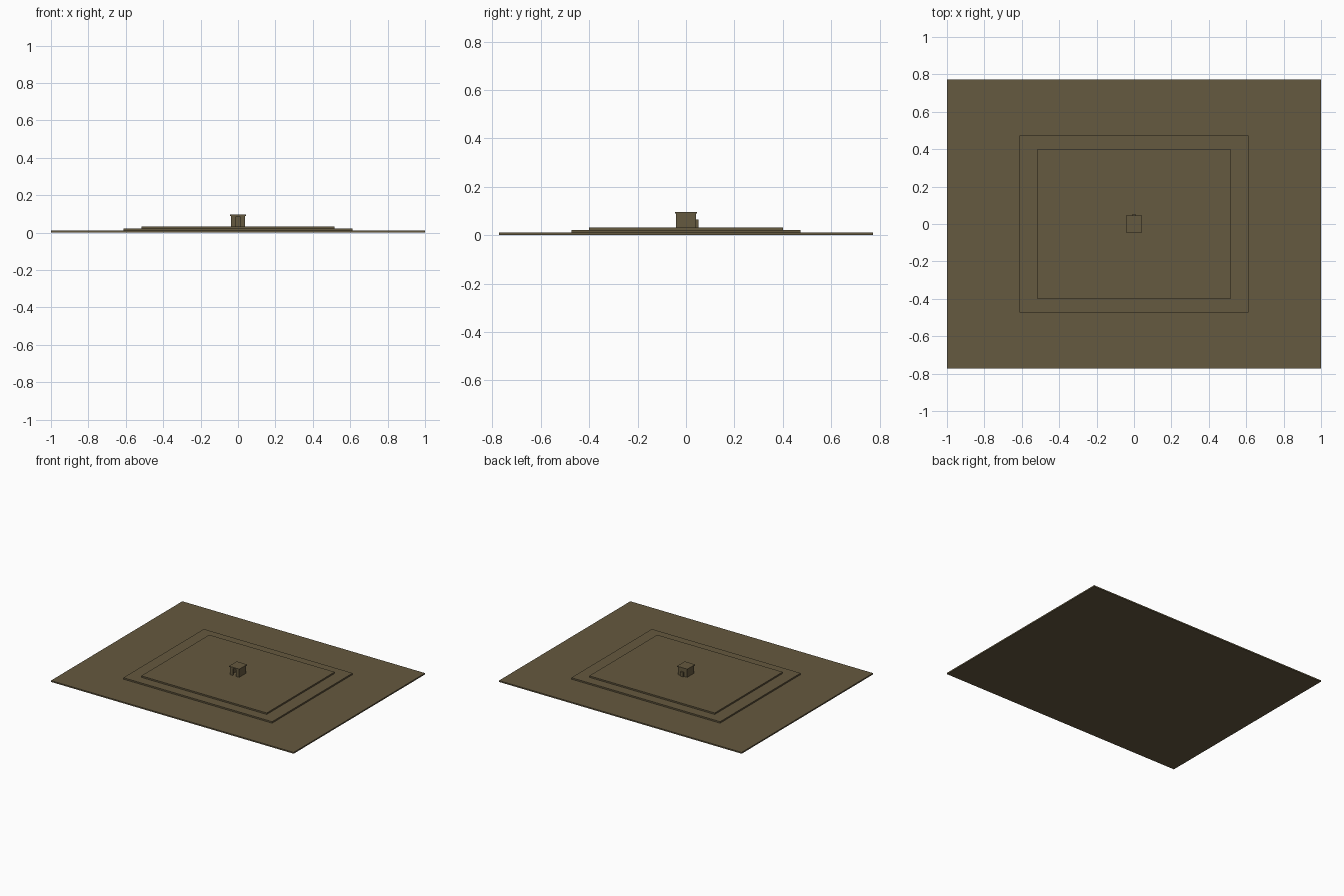
import bpy, bmesh

if "Cube" in bpy.data.objects:
    bpy.data.objects.remove(bpy.data.objects["Cube"])

stone = bpy.data.materials.new("sandstone brown")
stone.diffuse_color = (0.13, 0.10, 0.05, 1)
stone.use_nodes = True
stone.node_tree.nodes["Principled BSDF"].inputs["Base Color"].default_value = stone.diffuse_color


def box(name, x0, x1, y0, y1, z0, z1):
    bm = bmesh.new()
    bmesh.ops.create_cube(bm, size=1)
    for v in bm.verts:
        v.co.x = x1 if v.co.x > 0 else x0
        v.co.y = y1 if v.co.y > 0 else y0
        v.co.z = z1 if v.co.z > 0 else z0
    me = bpy.data.meshes.new(name)
    bm.to_mesh(me)
    bm.free()
    ob = bpy.data.objects.new(name, me)
    me.materials.append(stone)
    bpy.context.collection.objects.link(ob)
    return ob


# stepped platform
for name, x, y, z0, z1 in [("ground_slab", 1, 0.773, 0, 0.01),
                           ("lower_terrace", 0.613, 0.474, 0.01, 0.021),
                           ("upper_terrace", 0.517, 0.4, 0.021, 0.032)]:
    box(name, -x, x, -y, y, z0, z1)

# shrine walls with an open doorway in front
W, D, T, Z0, Z1 = 0.038, 0.041, 0.008, 0.032, 0.09
for s, side in ((-1, "left"), (1, "right")):
    xs = sorted((s * W, s * (W - T)))
    box(side + "_wall", *xs, -D, D, Z0, Z1)
    xs = sorted((s * 0.014, s * (W - T)))
    box(side + "_front_wall", *xs, -D, -D + T, Z0, Z1)
box("back_wall", -W + T, W - T, D - T, D, Z0, Z1)
box("lintel", -0.014, 0.014, -D, -D + T, 0.084, Z1)

# roof slab and the small block on the back
box("roof", -0.043, 0.043, -0.046, 0.046, Z1, 0.096)
box("back_block", -0.012, 0.012, D, 0.051, Z0, 0.065)
